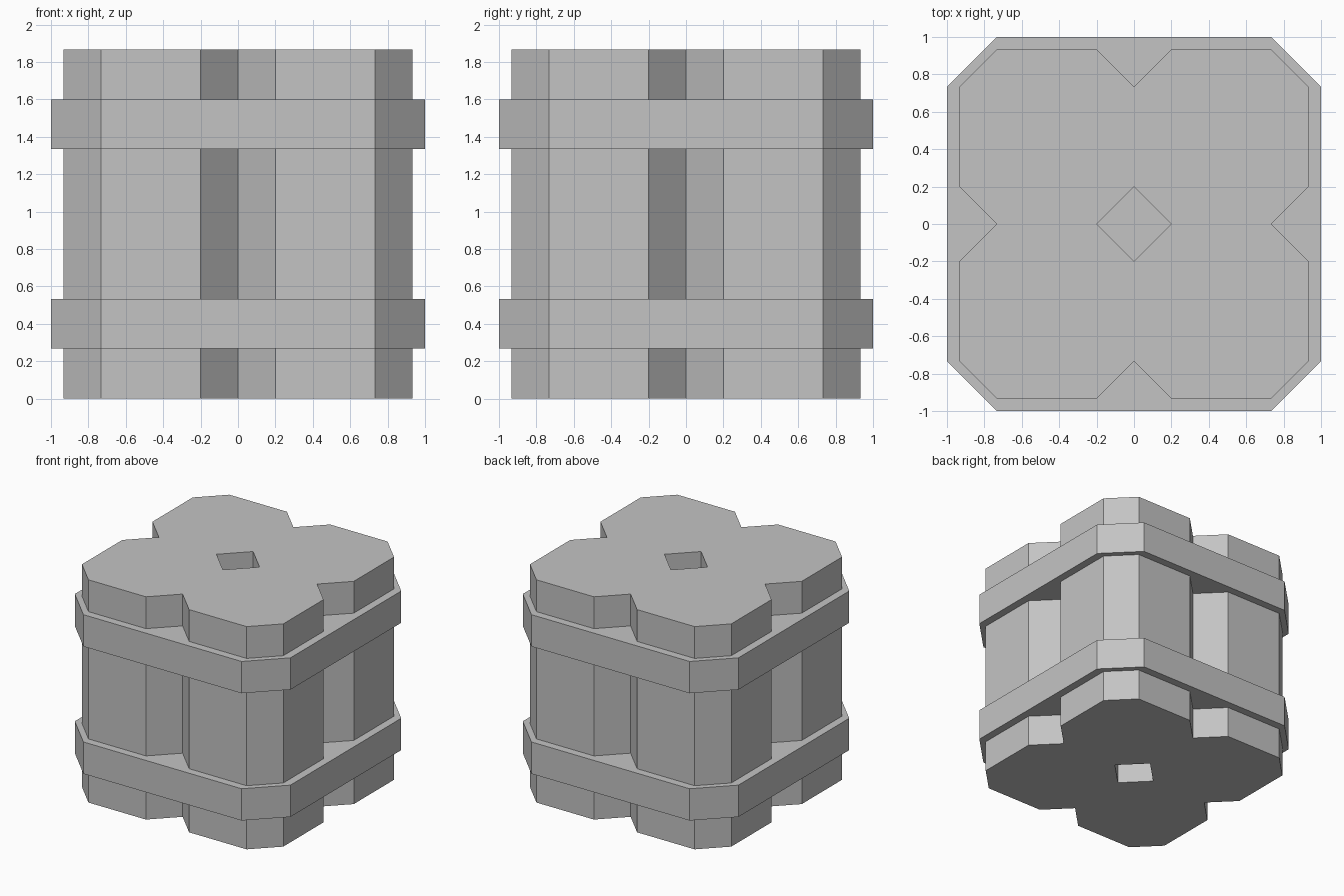
import bpy, bmesh

if "Cube" in bpy.data.objects:
    bpy.data.objects.remove(bpy.data.objects["Cube"])

U = 1 / 15  # design unit
grey = bpy.data.materials.new("plain_grey")
grey.diffuse_color = (0.55, 0.55, 0.55, 1)
grey.use_nodes = True
grey.node_tree.nodes["Principled BSDF"].inputs["Base Color"].default_value = grey.diffuse_color


def prism(name, outline, z0, z1, open_seams=False):
    """Extrude an outline; optionally drop the sides on the mirror planes."""
    bm = bmesh.new()
    base = bm.faces.new([bm.verts.new((x * U, y * U, z0 * U)) for x, y in outline])
    top = bmesh.ops.extrude_face_region(bm, geom=[base], use_keep_orig=True)["geom"]
    bmesh.ops.translate(bm, vec=(0, 0, (z1 - z0) * U),
                        verts=[v for v in top if isinstance(v, bmesh.types.BMVert)])
    bmesh.ops.recalc_face_normals(bm, faces=bm.faces)
    if open_seams:
        seams = [f for f in bm.faces
                 if any(all(abs(v.co[a]) < 1e-5 for v in f.verts) for a in (0, 1))]
        bmesh.ops.delete(bm, geom=seams, context='FACES')
    mesh = bpy.data.meshes.new(name)
    bm.to_mesh(mesh)
    bm.free()
    mesh.materials.append(grey)
    obj = bpy.data.objects.new(name, mesh)
    bpy.context.collection.objects.link(obj)
    return obj


def chamfered_square(lo, hi, c):
    return [(lo + c, lo), (hi - c, lo), (hi, lo + c), (hi, hi - c),
            (hi - c, hi), (lo + c, hi), (lo, hi - c), (lo, lo + c)]


# four joined octagonal columns, leaving notches and a central hole
body = prism("column_bundle", chamfered_square(0, 14, 3), 0, 28, open_seams=True)
mirror = body.modifiers.new("mirror", 'MIRROR')
mirror.use_axis = (True, True, False)

# two solid slabs strapping the columns together
for name, z in (("lower_band", 4), ("upper_band", 20)):
    prism(name, chamfered_square(-15, 15, 4), z, z + 4)
